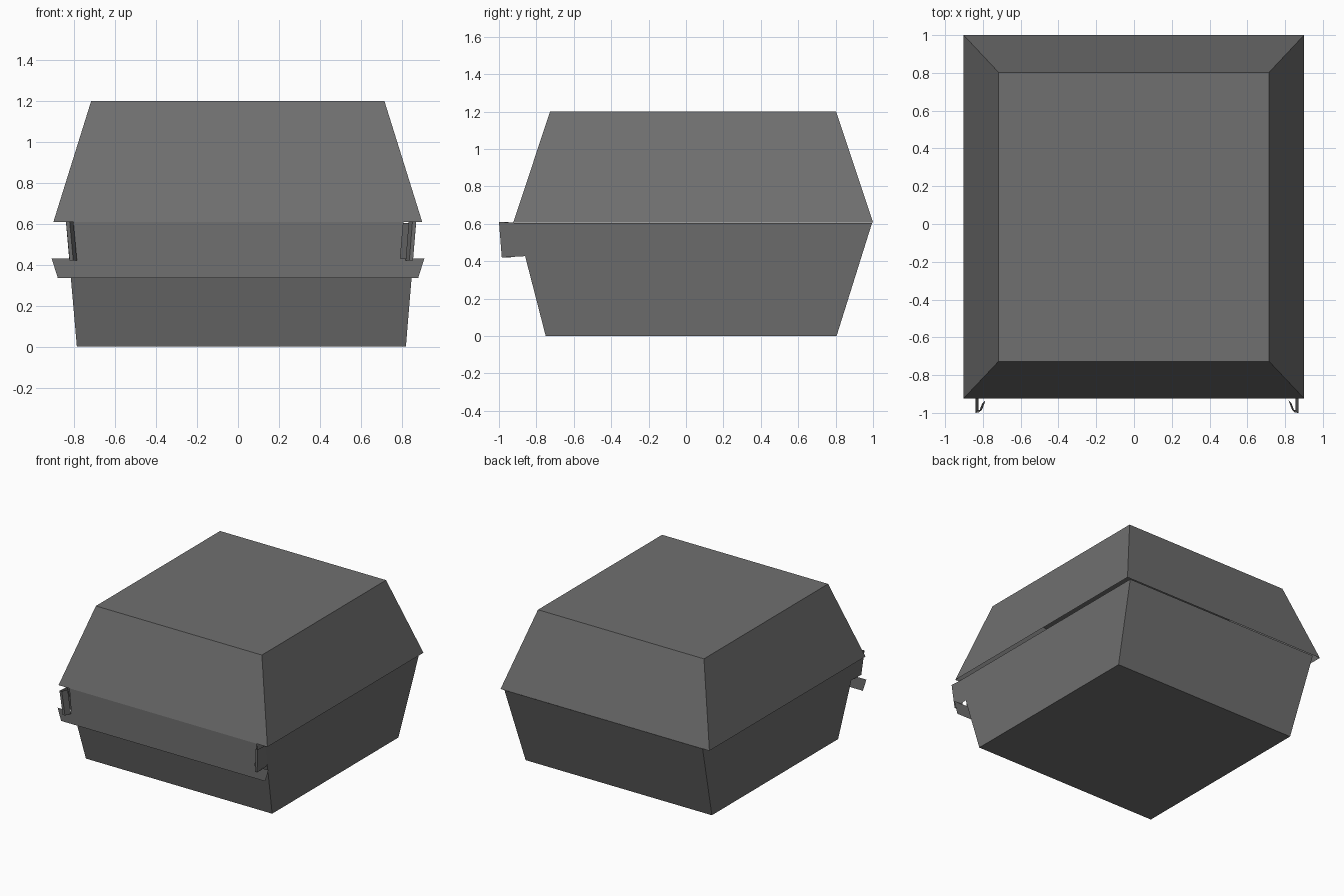
import bpy

if "Cube" in bpy.data.objects:
    bpy.data.objects.remove(bpy.data.objects["Cube"])

# Single dark grey card material
card = bpy.data.materials.new("dark grey card")
card.diffuse_color = (0.16, 0.16, 0.16, 1)
card.use_nodes = True
card.node_tree.nodes["Principled BSDF"].inputs["Base Color"].default_value = card.diffuse_color


def make(name, verts, faces):
    me = bpy.data.meshes.new(name)
    me.from_pydata(verts, [], faces)
    me.materials.append(card)
    ob = bpy.data.objects.new(name, me)
    bpy.context.collection.objects.link(ob)
    return ob


def ring(x0, x1, y0, y1, z):
    return [(x0, y0, z), (x1, y0, z), (x1, y1, z), (x0, y1, z)]


# Tapered walls between a lower and an upper rectangle
WALLS = [(i, (i + 1) % 4, (i + 1) % 4 + 4, i + 4) for i in range(4)]

# Base tray: open at the top, closed at the bottom
make("base_tray",
     ring(-0.787, 0.82, -0.75, 0.805, 0) + ring(-0.84, 0.87, -0.906, 0.995, 0.605),
     WALLS + [(3, 2, 1, 0)])

# Lid: open at the bottom, flat closed top
make("lid",
     ring(-0.902, 0.9, -0.923, 1.0, 0.608) + ring(-0.717, 0.715, -0.727, 0.803, 1.2),
     WALLS + [(4, 5, 6, 7)])

# Front locking flap: narrow neck, wide tongue below the slots
half = [(0.88, 0.335), (0.91, 0.43), (0.793, 0.43), (0.808, 0.608)]
outline = half + [(-x, z) for x, z in reversed(half)]
n = len(outline)
make("locking_flap", [(x, -0.923, z) for x, z in outline],
     [(7, 0, 1, 6), (6, 1, 2, 5), (5, 2, 3, 4)])

# Side hooks: side walls continued through the slots, with the tip folded inward
side = [(-0.906, 0.605), (-1.0, 0.61), (-0.985, 0.42), (-0.86, 0.427)]
for name, s, top_x, low_x in (("left_hook", -1, 0.84, 0.823),
                              ("right_hook", 1, 0.87, 0.855)):
    def wall_x(z):
        return low_x + (top_x - low_x) * (z - 0.425) / 0.185
    outer = [(s * wall_x(z), y, z) for y, z in side]
    # Tip fold, then a short return towards the box
    fold = [(s * (wall_x(z) - 0.018), y + 0.002, z) for y, z in side[1:3]]
    back = [(s * (wall_x(z) - 0.036), y + 0.05, z) for y, z in side[1:3]]
    faces = [(0, 1, 2, 3), (1, 4, 5, 2), (4, 6, 7, 5)]
    if s > 0:
        faces = [f[::-1] for f in faces]
    faces = [f[::-1] for f in faces]
    make(name, outer + fold + back, faces)
